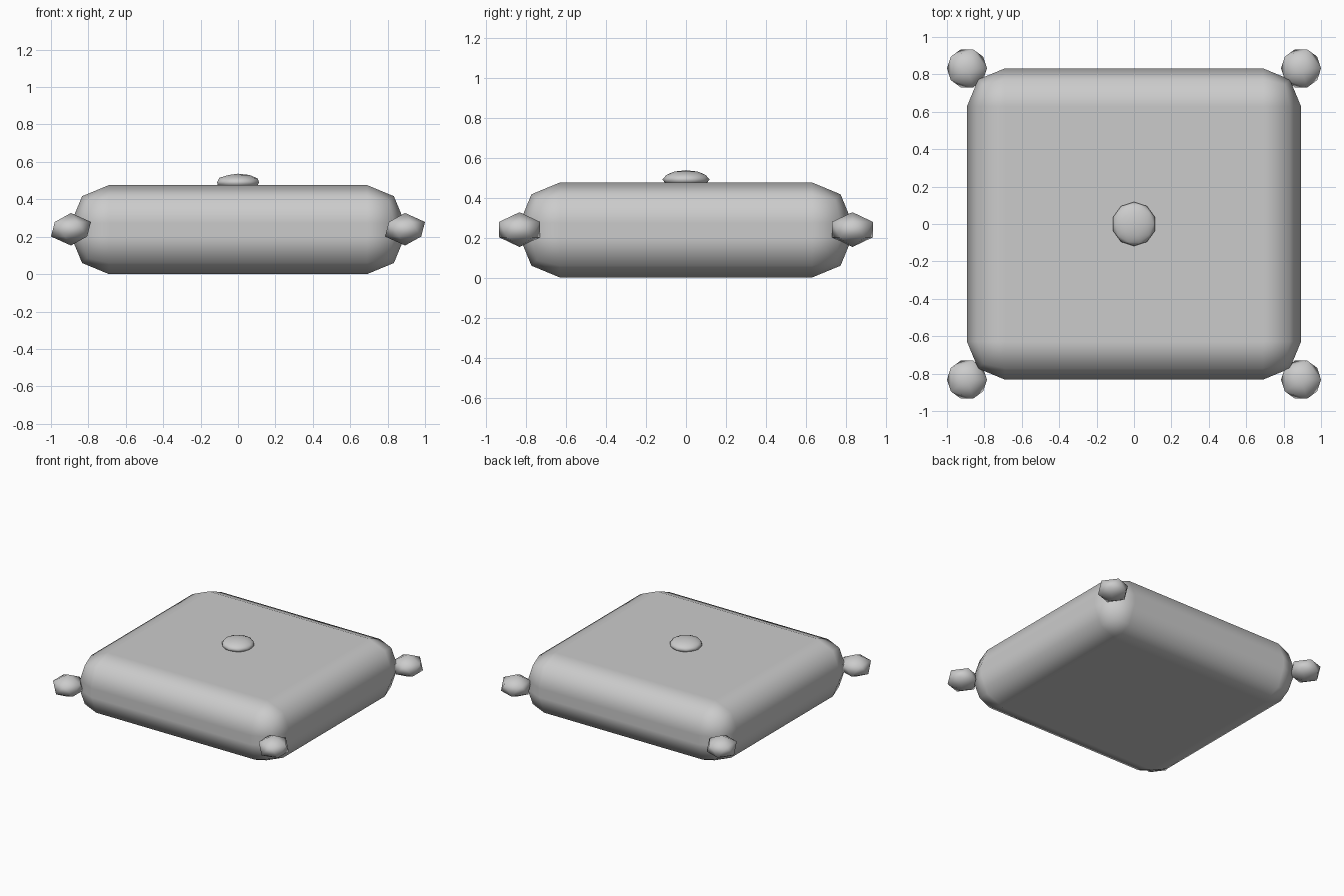
import bpy

if "Cube" in bpy.data.objects:
    bpy.data.objects.remove(bpy.data.objects["Cube"])

HX, HY, H = 0.893, 0.832, 0.476


def smooth(obj):
    for p in obj.data.polygons:
        p.use_smooth = True


def ball(name, subdivisions, loc, radius, half_height):
    bpy.ops.mesh.primitive_ico_sphere_add(subdivisions=subdivisions, radius=1, location=loc)
    obj = bpy.context.object
    obj.name = name
    obj.scale = (radius, radius, half_height)
    smooth(obj)
    return obj


# Cushion body: box with rounded edges
bpy.ops.mesh.primitive_cube_add(size=2, location=(0, 0, H / 2))
cushion = bpy.context.object
cushion.name = "cushion"
cushion.scale = (HX, HY, H / 2)
bpy.ops.object.transform_apply(location=False, rotation=False, scale=True)
bevel = cushion.modifiers.new("rounded_edges", 'BEVEL')
bevel.width = 0.203
bevel.segments = 2
bevel.harden_normals = True
smooth(cushion)

# Flattened button in the middle of the top
ball("button", 2, (0, 0, 0.49), 0.118, 0.047)

# Low-poly pompoms on the four corners
for side, sx in (("left", -1), ("right", 1)):
    for end, sy in (("front", -1), ("back", 1)):
        ball(f"{end}_{side}_pompom", 1, (sx * HX, sy * HY, 0.24), 0.1195, 0.087)
